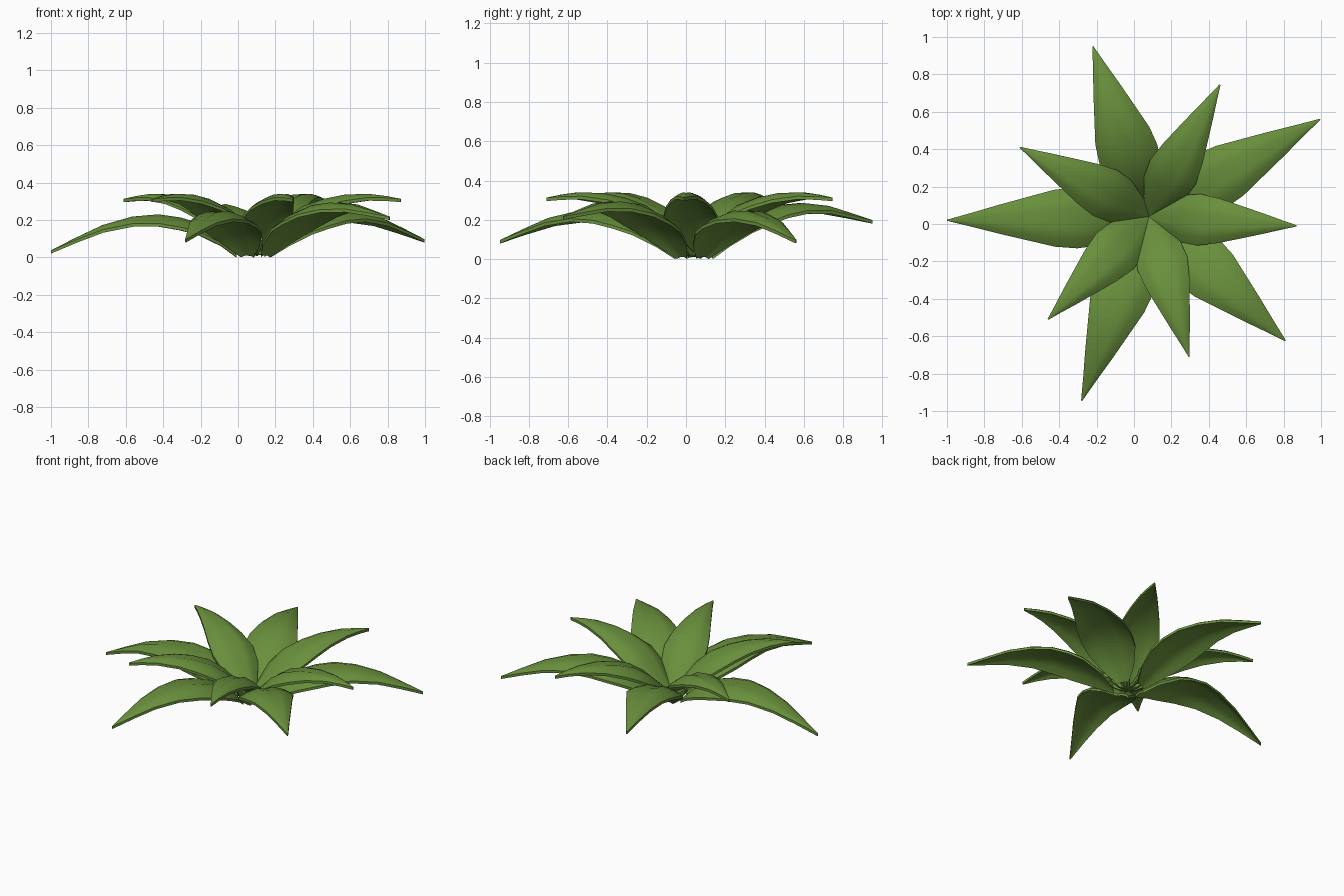
import bpy, bmesh, math
from mathutils import Vector

if "Cube" in bpy.data.objects:
    bpy.data.objects.remove(bpy.data.objects["Cube"])

green = bpy.data.materials.new("leaf_green")
green.diffuse_color = (0.14, 0.275, 0.045, 1)
green.use_nodes = True
green.node_tree.nodes["Principled BSDF"].inputs["Base Color"].default_value = green.diffuse_color

CX, CY = 0.08, 0.04          # where all leaves meet


def finish(bm, name, angle=40):
    bmesh.ops.recalc_face_normals(bm, faces=bm.faces)
    me = bpy.data.meshes.new(name)
    bm.to_mesh(me)
    bm.free()
    me.materials.append(green)
    ob = bpy.data.objects.new(name, me)
    bpy.context.collection.objects.link(ob)
    bpy.ops.object.select_all(action='DESELECT')
    ob.select_set(True)
    bpy.context.view_layer.objects.active = ob
    bpy.ops.object.shade_smooth_by_angle(angle=math.radians(angle))
    return ob


# Cross-section: (side position, drop) - arched with a groove on the midrib
SECTION = [(-1, -0.052), (-0.7, -0.022), (-0.3, 0), (0, -0.009),
           (0.3, 0), (0.7, -0.022), (1, -0.052)]
THICK = 0.017

# Leaf profiles: (fraction of length, height, half width)
OUTER = [(0, .045, .035), (.08, .125, .10), (.2, .20, .152), (.3, .23, .163),
         (.42, .247, .152), (.56, .235, .117), (.72, .19, .077),
         (.86, .125, .039), (1, .055, .003)]
INNER = [(0, .05, .025), (.1, .13, .075), (.22, .225, .125), (.34, .29, .138),
         (.48, .33, .118), (.62, .352, .088), (.78, .357, .053),
         (.9, .345, .025), (1, .33, .003)]


def leaf(name, tip, profile, r0, lift=0.0):
    d = Vector((tip[0] - CX, tip[1] - CY, 0))
    length = d.length
    d.normalize()
    side = Vector((-d.y, d.x, 0))
    wmax = max(p[2] for p in profile)
    bm = bmesh.new()
    tops, bots = [], []
    for t, z, w in profile:
        c = Vector((CX, CY, z + lift * t ** 1.5)) + d * (r0 + t * (length - r0))
        row = [c + side * (s * w) + Vector((0, 0, dz * w / wmax)) for s, dz in SECTION]
        tops.append([bm.verts.new(p) for p in row])
        bots.append([bm.verts.new(p - Vector((0, 0, THICK))) for p in row])
    n = len(SECTION)
    for i in range(len(profile) - 1):
        for j in range(n - 1):
            for g in (tops, bots):
                bm.faces.new((g[i][j], g[i + 1][j], g[i + 1][j + 1], g[i][j + 1]))
        for j in (0, n - 1):
            bm.faces.new((tops[i][j], tops[i + 1][j], bots[i + 1][j], bots[i][j]))
    for i in (0, -1):
        for j in range(n - 1):
            bm.faces.new((tops[i][j], tops[i][j + 1], bots[i][j + 1], bots[i][j]))
    return finish(bm, name)


def stalk(name, ang):
    # thin curved strand under the rosette
    d = Vector((math.cos(ang), math.sin(ang), 0))
    side = Vector((-d.y, d.x, 0))
    bm = bmesh.new()
    prev = None
    for r, z in [(.0, .035), (.05, .04), (.095, .07), (.12, .115)]:
        c = Vector((CX, CY, z)) + d * r
        ring = [bm.verts.new(c + side * (.008 * a) + (Vector((0, 0, 1)) - d * .5) * (.008 * b))
                for a, b in ((1, 1), (-1, 1), (-1, -1), (1, -1))]
        if prev:
            for k in range(4):
                bm.faces.new((prev[k], prev[(k + 1) % 4], ring[(k + 1) % 4], ring[k]))
        else:
            bm.faces.new(ring)
        prev = ring
    bm.faces.new(prev)
    return finish(bm, name)


parts = []
# Outer, drooping leaves: tip x, y and extra tip height
for i, (x, y, lift) in enumerate([(-1, .02, 0), (-.22, .95, .16), (.995, .56, .06),
                                  (.81, -.625, .18), (-.28, -.945, .06)]):
    parts.append(leaf(f"outer_leaf_{i + 1}", (x, y), OUTER, 0.09, lift))
# Inner, raised leaves
for i, tip in enumerate([(.87, -.01), (.46, .745), (-.61, .41), (-.46, -.51), (.295, -.71)]):
    parts.append(leaf(f"inner_leaf_{i + 1}", tip, INNER, 0.0))
# Strands at the base
for i in range(9):
    parts.append(stalk(f"base_strand_{i + 1}", i * math.tau / 9 + 0.2))

# Stand the plant on z = 0
low = min(v.co.z for o in parts for v in o.data.vertices)
for o in parts:
    for v in o.data.vertices:
        v.co.z -= low
